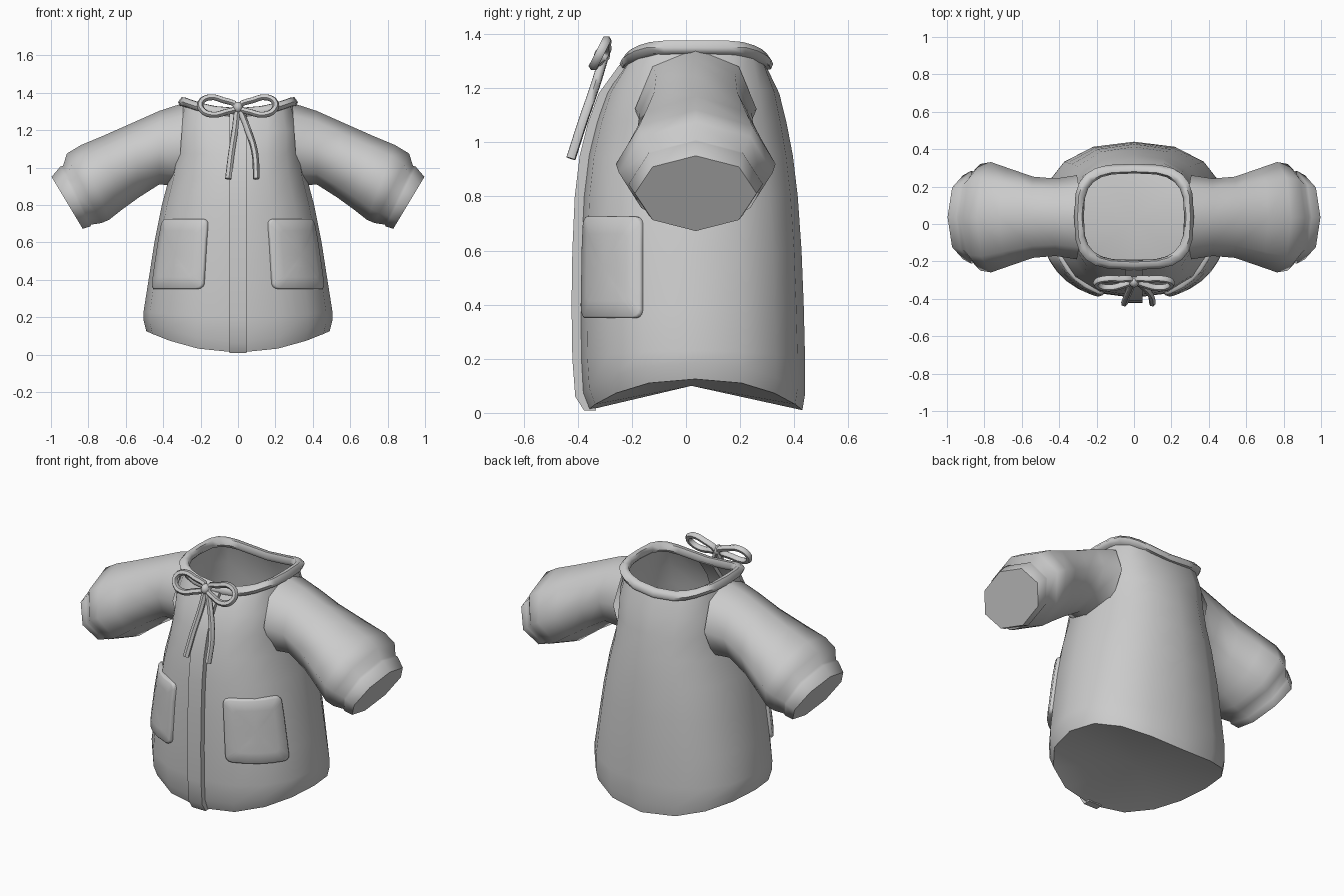
import bpy, bmesh, math
from mathutils import Vector

if "Cube" in bpy.data.objects:
    bpy.data.objects.remove(bpy.data.objects["Cube"])

cloth = bpy.data.materials.new("light grey cloth")
cloth.diffuse_color = (0.6, 0.6, 0.6, 1)
cloth.use_nodes = True
cloth.node_tree.nodes["Principled BSDF"].inputs["Base Color"].default_value = cloth.diffuse_color

# Coat profile: height, half width, front y, back y, squareness
RINGS = [(0.01, 0.49, -0.362, 0.43, 2.3), (0.07, 0.505, -0.385, 0.44, 2.3),
         (0.20, 0.505, -0.392, 0.44, 2.3), (0.40, 0.478, -0.395, 0.435, 2.3),
         (0.60, 0.447, -0.392, 0.427, 2.3), (0.80, 0.407, -0.383, 0.413, 2.3),
         (0.95, 0.367, -0.365, 0.395, 2.3), (1.07, 0.345, -0.335, 0.372, 2.4),
         (1.18, 0.335, -0.295, 0.345, 2.6), (1.29, 0.29, -0.215, 0.292, 3.2)]


def section(z):
    for a, b in zip(RINGS, RINGS[1:]):
        if z <= b[0]:
            f = max(0, (z - a[0]) / (b[0] - a[0]))
            return [p + (q - p) * f for p, q in zip(a, b)]
    return list(RINGS[-1])


def ring_point(sec, t, off=0.0):
    """Point on the coat; t = 0 is the front middle, t = pi/2 the +x side."""
    z, rx, yf, yb, n = sec
    s, c = math.sin(t), -math.cos(t)
    x = (rx + off) * math.copysign(abs(s) ** (2 / n), s)
    y = (yf + yb) / 2 + ((yb - yf) / 2 + off) * math.copysign(abs(c) ** (2 / n), c)
    return Vector((x, y, z))


def finish(ob, angle=60):
    bpy.ops.object.select_all(action='DESELECT')
    bpy.context.view_layer.objects.active = ob
    ob.select_set(True)
    if ob.type == 'CURVE':
        bpy.ops.object.convert(target='MESH')
        ob = bpy.context.object
    ob.data.materials.clear()
    ob.data.materials.append(cloth)
    bpy.ops.object.shade_smooth_by_angle(angle=math.radians(angle))
    return ob


def loft(name, rings, cap_start=None, cap_end=None, closed=False, angle=60):
    """Bridge equal rings; caps are None, 'ngon' or a centre point."""
    bm = bmesh.new()
    vs = [[bm.verts.new(p) for p in r] for r in rings]
    pairs = list(zip(vs, vs[1:])) + ([(vs[-1], vs[0])] if closed else [])
    n = len(vs[0])
    for a, b in pairs:
        for i in range(n):
            j = (i + 1) % n
            bm.faces.new((a[i], a[j], b[j], b[i]))
    for cap, r in ((cap_start, vs[0]), (cap_end, vs[-1])):
        if cap == 'ngon':
            bm.faces.new(r)
        elif cap is not None:
            c = bm.verts.new(cap)
            for i in range(n):
                bm.faces.new((r[i], r[(i + 1) % n], c))
    bmesh.ops.recalc_face_normals(bm, faces=bm.faces)
    me = bpy.data.meshes.new(name)
    bm.to_mesh(me)
    bm.free()
    ob = bpy.data.objects.new(name, me)
    bpy.context.collection.objects.link(ob)
    return finish(ob, angle)


# Coat body: hem and neckline rise toward the sides
N = 16
LIFT = [0.115, 0.115, 0.03, 0, 0, 0, 0, 0.01, 0.03, 0.06]
body = []
for sec, lift in zip(RINGS, LIFT):
    row = []
    for i in range(N):
        t = 2 * math.pi * i / N
        p = ring_point(sec, t)
        p.z += lift * (p.x / sec[1]) ** 2
        row.append(p)
    body.append(row)
loft("coat_body", body, cap_start=(0, 0.02, 0.1))

# Collar band around the neckline
M = 24
neck = []
for dr, dz in ((-0.022, 0.0), (-0.012, 0.028), (0.012, 0.026), (0.03, 0.0), (0.022, -0.02), (-0.008, -0.022)):
    row = []
    for i in range(M):
        p = ring_point(RINGS[-1], 2 * math.pi * i / M, dr)
        p.z += dz + 0.06 * min(1, abs(p.x) / 0.29) ** 2
        row.append(p)
    neck.append(row)
loft("collar", neck, closed=True)

# Sleeves with cuffs: top x, top z, bottom x, bottom z, half depth
SLEEVE = [(0.29, 1.345, 0.32, 0.90, 0.225), (0.42, 1.303, 0.42, 0.91, 0.207),
          (0.55, 1.245, 0.53, 0.84, 0.217), (0.72, 1.17, 0.62, 0.775, 0.262),
          (0.84, 1.12, 0.69, 0.72, 0.295), (0.915, 1.075, 0.73, 0.703, 0.285),
          (0.935, 1.01, 0.785, 0.695, 0.245), (0.95, 1.005, 0.79, 0.685, 0.248),
          (0.997, 0.95, 0.83, 0.672, 0.225)]
for side, label in ((1, "left"), (-1, "right")):
    rings = []
    for xt, zt, xb, zb, hy in SLEEVE:
        row = []
        for k in range(8):
            a = math.pi * k / 4
            f = (1 + math.cos(a)) / 2
            row.append((side * (xb + (xt - xb) * f), 0.036 + hy * math.sin(a), zb + (zt - zb) * f))
        rings.append(row)
    loft(label + "_sleeve", rings, cap_end='ngon')

    # Patch pocket: rounded outline wrapped on the coat
    outline = []
    for cu, cz, a0 in ((0.82, 0.84, 0), (-0.82, 0.84, 90), (-0.82, -0.84, 180), (0.82, -0.84, 270)):
        for k in range(4):
            a = math.radians(a0 + 30 * k)
            outline.append((cu + 0.18 * math.cos(a), cz + 0.16 * math.sin(a)))
        if a0 in (0, 180):
            outline += [(cu * s, cz + 0.16 * (1 if cz > 0 else -1)) for s in (0.5, 0, -0.5)]
        else:
            outline += [(cu + 0.18 * (1 if cu > 0 else -1), cz * s) for s in (0.5, 0, -0.5)]

    def on_coat(u, v, off):
        z = 0.538 + 0.188 * v
        p = ring_point(section(z), 0.755 + 0.425 * u, off)
        return (side * p.x, p.y, z)
    layers = [(1, -0.012), (1, 0.01), (0.96, 0.016), (0.66, 0.016), (0.33, 0.016)]
    loft(label + "_pocket", [[on_coat(u * s, v * s, o) for u, v in outline] for s, o in layers],
         cap_end=on_coat(0, 0, 0.016))

# Front placket strip
strip = []
for z in [0.008, 0.06, 0.2, 0.4, 0.6, 0.8, 0.95, 1.07, 1.18, 1.285]:
    y = section(z)[2]
    out = 0.014 if z < 0.01 else 0.028
    strip.append([(-0.045, y + 0.03, z), (-0.045, y - out, z), (0.045, y - out, z), (0.045, y + 0.03, z)])
loft("placket", strip, 'ngon', 'ngon', angle=40)


def cord(name, pts, cyclic=False, r=0.018):
    cu = bpy.data.curves.new(name, 'CURVE')
    cu.dimensions = '3D'
    cu.bevel_depth, cu.bevel_resolution = r, 1
    cu.use_fill_caps = True
    cu.resolution_u = 3
    sp = cu.splines.new('BEZIER')
    sp.bezier_points.add(len(pts) - 1)
    for b, p in zip(sp.bezier_points, pts):
        b.co = p
        b.handle_left_type = b.handle_right_type = 'AUTO'
    sp.use_cyclic_u = cyclic
    ob = bpy.data.objects.new(name, cu)
    bpy.context.collection.objects.link(ob)
    finish(ob)


# Bow: two loops, two tails and a knot
for s, label in ((1, "left"), (-1, "right")):
    cord(label + "_bow_loop", [(s * x, y, z) for x, y, z in (
        (0.01, -0.3, 1.325), (0.08, -0.295, 1.36), (0.155, -0.295, 1.375), (0.2, -0.31, 1.345),
        (0.19, -0.33, 1.305), (0.14, -0.342, 1.282), (0.07, -0.33, 1.295))], cyclic=True)
cord("left_bow_tail", [(0.01, -0.305, 1.31), (0.05, -0.335, 1.21), (0.09, -0.38, 1.08), (0.098, -0.425, 0.94)])
cord("right_bow_tail", [(-0.005, -0.305, 1.31), (-0.015, -0.335, 1.21), (-0.035, -0.38, 1.08), (-0.052, -0.425, 0.94)])
bpy.ops.mesh.primitive_uv_sphere_add(segments=10, ring_count=6, location=(0, -0.31, 1.322))
knot = bpy.context.object
knot.name = "bow_knot"
knot.scale = (0.026, 0.03, 0.03)
finish(knot)
